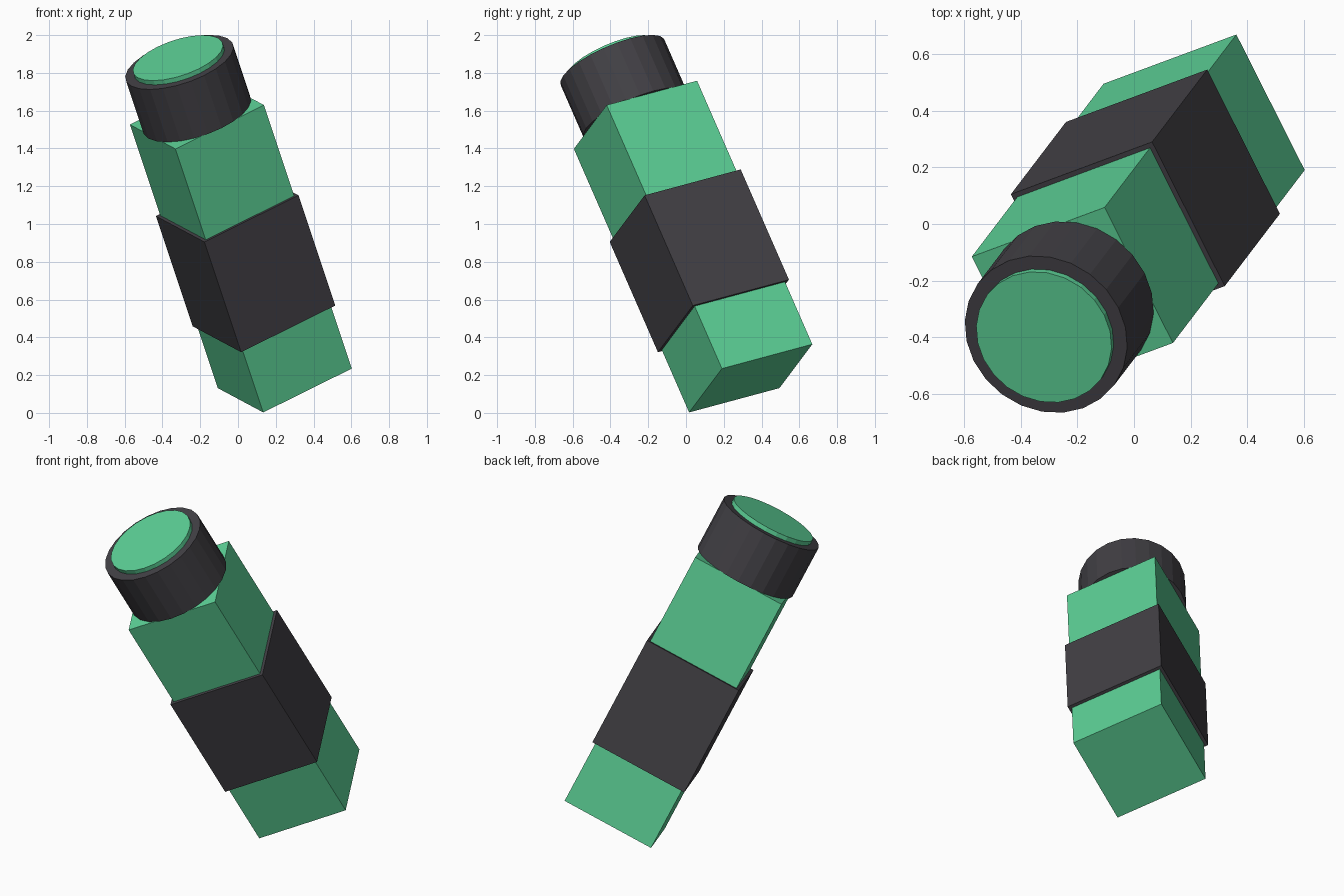
import bpy
from mathutils import Matrix, Vector

cube = bpy.data.objects.get("Cube")
if cube:
    bpy.data.objects.remove(cube, do_unlink=True)


def make_material(name, color):
    mat = bpy.data.materials.new(name)
    mat.use_nodes = True
    mat.diffuse_color = (*color, 1)
    bsdf = next(n for n in mat.node_tree.nodes if n.type == "BSDF_PRINCIPLED")
    bsdf.inputs["Base Color"].default_value = (*color, 1)
    return mat


green = make_material("mint_green", (0.107, 0.631, 0.305))
dark = make_material("charcoal", (0.0545, 0.0513, 0.0595))

# Tilted frame shared by every part: long axis, side axis, base centre
axis = Vector((-0.465, -0.61, 1.395)).normalized()
side = Vector((0.47, 0.175, 0.23))
side = (side - axis * side.dot(axis)).normalized()
depth = axis.cross(side)
frame = Matrix((side, depth, axis)).transposed().to_4x4()
frame.translation = (0.2475, 0.3425, 0.183)


def place(name, mat, low, high):
    """Name the active object and set it between two heights on the axis."""
    obj = bpy.context.object
    obj.name = obj.data.name = name
    obj.data.materials.append(mat)
    obj.matrix_world = frame @ Matrix.Translation((0, 0, (low + high) / 2))
    return obj


def block(name, mat, width, low, high):
    bpy.ops.mesh.primitive_cube_add(size=1)
    obj = bpy.context.object
    obj.data.transform(Matrix.Diagonal((width, width, high - low, 1)))
    return place(name, mat, low, high)


def disc(name, mat, radius, low, high):
    bpy.ops.mesh.primitive_cylinder_add(vertices=24, radius=radius, depth=high - low)
    return place(name, mat, low, high)


# Square body with a slightly wider grip around its middle
block("body", green, 0.551, 0, 1.592)
block("grip_band", dark, 0.586, 0.377, 1.043)

# Round head with a raised end cap
disc("head", dark, 0.30, 1.592, 1.91)
disc("end_cap", green, 0.25, 1.90, 1.936)
